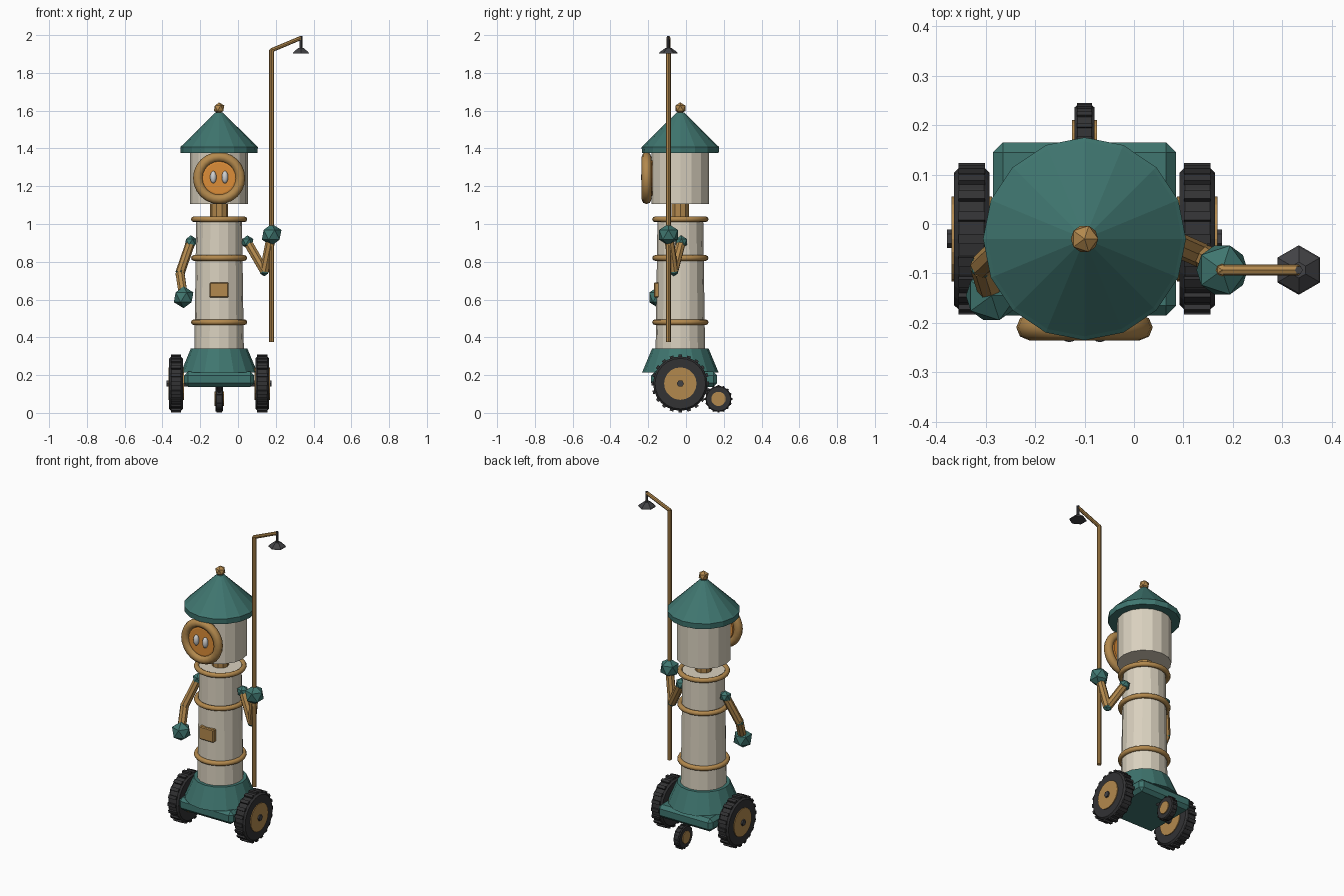
import bpy, bmesh, math
from mathutils import Vector, Matrix

if "Cube" in bpy.data.objects:
    bpy.data.objects.remove(bpy.data.objects["Cube"])


def material(name, r, g, b):
    m = bpy.data.materials.new(name)
    m.use_nodes = True
    m.diffuse_color = (r, g, b, 1)
    m.node_tree.nodes["Principled BSDF"].inputs["Base Color"].default_value = (r, g, b, 1)
    return m


TEAL = material("teal paint", 0.05, 0.18, 0.16)
CREAM = material("cream enamel", 0.70, 0.64, 0.52)
BRASS = material("brass", 0.45, 0.25, 0.075)
RUBBER = material("dark rubber", 0.032, 0.032, 0.034)
IRON = material("dark iron", 0.055, 0.055, 0.06)
GLOW = material("orange face", 0.72, 0.27, 0.04)
EYE = material("pale grey eye", 0.62, 0.62, 0.62)

CX, CY = -0.10, -0.03                      # vertical axis of the body
TO_X = Matrix.Rotation(math.pi / 2, 4, 'Y')
TO_Y = Matrix.Rotation(math.pi / 2, 4, 'X')
UPRIGHT = Matrix.Identity(4)


def finish(name, bm, mat, smooth=None):
    bmesh.ops.recalc_face_normals(bm, faces=bm.faces)
    me = bpy.data.meshes.new(name)
    bm.to_mesh(me)
    bm.free()
    me.materials.append(mat)
    ob = bpy.data.objects.new(name, me)
    bpy.context.collection.objects.link(ob)
    if smooth:
        bpy.ops.object.select_all(action='DESELECT')
        ob.select_set(True)
        bpy.context.view_layer.objects.active = ob
        bpy.ops.object.shade_smooth_by_angle(angle=math.radians(smooth))
    return ob


def lathe(name, profile, loc, mat, segs=16, turn=UPRIGHT, closed=False, smooth=None):
    """Spin (radius, height) points around an axis; open profiles get end caps."""
    bm = bmesh.new()
    rings = []
    for r, h in profile:
        rings.append([bm.verts.new((r * math.cos(a), r * math.sin(a), h))
                      for a in (math.tau * i / segs for i in range(segs))])
    pairs = list(zip(rings, rings[1:]))
    if closed:
        pairs.append((rings[-1], rings[0]))
    else:
        bm.faces.new(rings[0])
        bm.faces.new(rings[-1])
    for lo, hi in pairs:
        for i in range(segs):
            j = (i + 1) % segs
            bm.faces.new((lo[i], lo[j], hi[j], hi[i]))
    bm.transform(Matrix.Translation(loc) @ turn)
    return finish(name, bm, mat, smooth)


def hoop(name, major, minor, loc, mat, turn=UPRIGHT, segs=24):
    circle = [(major + minor * math.cos(math.tau * i / 8), minor * math.sin(math.tau * i / 8))
              for i in range(8)]
    return lathe(name, circle, loc, mat, segs, turn, closed=True, smooth=50)


def tube(name, a, b, r, mat, segs=8):
    a, b = Vector(a), Vector(b)
    turn = (b - a).to_track_quat('Z', 'Y').to_matrix().to_4x4()
    return lathe(name, [(r, 0), (r, (b - a).length)], a, mat, segs, turn)


def ball(name, loc, r, mat):
    bm = bmesh.new()
    bmesh.ops.create_icosphere(bm, subdivisions=1, radius=r, matrix=Matrix.Translation(loc))
    return finish(name, bm, mat)


def box(name, loc, size, mat, bevel=0):
    bm = bmesh.new()
    bmesh.ops.create_cube(bm, size=1, matrix=Matrix.Translation(loc) @ Matrix.Diagonal((*size, 1)))
    if bevel:
        bmesh.ops.bevel(bm, geom=bm.edges[:], offset=bevel, segments=1, affect='EDGES')
    return finish(name, bm, mat)


def wheel(name, loc, r, half, hub, treads):
    """Tyre with raised tread blocks and a brass hub, turning about x."""
    core = r * 0.94
    lathe(name + "_tyre", [(hub, -half), (core * 0.93, -half), (core, -half * 0.7),
                           (core, half * 0.7), (core * 0.93, half), (hub, half)],
          loc, RUBBER, 24, TO_X)
    bm = bmesh.new()
    for i in range(treads):
        spin = Matrix.Rotation(math.tau * i / treads, 4, 'X')
        bmesh.ops.create_cube(bm, size=1, matrix=Matrix.Translation(loc) @ spin
                              @ Matrix.Translation((0, 0, r * 0.94))
                              @ Matrix.Diagonal((half * 1.5, r * 0.13, r * 0.12, 1)))
    finish(name + "_treads", bm, RUBBER)
    out = half + 0.005
    lathe(name + "_hub", [(hub, -out), (hub, out)], loc, BRASS, 20, TO_X)


# Chassis and skirt
box("chassis", (CX, -0.01, 0.178), (0.37, 0.35, 0.08), TEAL, 0.02)
lathe("skirt", [(0.202, 0.215), (0.15, 0.34)], (CX, CY, 0), TEAL)

# Wheels
for side, s in (("right", -1), ("left", 1)):
    wheel(side + "_wheel", (CX + s * 0.228, CY, 0.155), 0.153, 0.036, 0.086, 20)
tube("axle", (CX - 0.278, CY, 0.155), (CX + 0.278, CY, 0.155), 0.019, IRON, 6)
wheel("rear_wheel", (CX, 0.172, 0.074), 0.073, 0.020, 0.038, 16)
tube("rear_strut", (CX, 0.08, 0.15), (CX, 0.172, 0.074), 0.012, IRON, 6)

# Body column with hoops and hatch
lathe("body", [(0.131, 0.33), (0.121, 1.03)], (CX, CY, 0), CREAM)
for i, z in enumerate((0.48, 0.82, 1.025)):
    hoop(f"body_hoop_{i + 1}", 0.134, 0.015, (CX, CY, z), BRASS)
box("chest_hatch", (CX, CY - 0.125, 0.65), (0.10, 0.03, 0.08), BRASS, 0.005)

# Neck, head, roof
lathe("neck", [(0.048, 1.02), (0.048, 1.12)], (CX, CY, 0), BRASS, 10)
lathe("head", [(0.153, 1.105), (0.153, 1.39)], (CX, CY, 0), CREAM)
lathe("roof", [(0.203, 1.375), (0.205, 1.408), (0.197, 1.415), (0.02, 1.59)], (CX, CY, 0), TEAL)
ball("roof_finial", (CX, CY, 1.613), 0.031, BRASS)

# Face
hoop("face_ring", 0.112, 0.026, (CX, -0.209, 1.243), BRASS, TO_Y)
lathe("face_disc", [(0.095, 0), (0.095, 0.035), (0.08, 0.038)], (CX, -0.178, 1.243),
      GLOW, 24, TO_Y)
for side, s in (("right", -1), ("left", 1)):
    bm = bmesh.new()
    bmesh.ops.create_uvsphere(bm, u_segments=12, v_segments=8, radius=1,
                              matrix=Matrix.Translation((CX + s * 0.031, -0.222, 1.248))
                              @ Matrix.Diagonal((0.017, 0.017, 0.033, 1)))
    finish(side + "_eye", bm, EYE, 60)

# Arms: shoulder, elbow, hand
HAND = Vector((0.178, -0.093, 0.943))
ARMS = {
    "right": ((-0.25, -0.03, 0.905), (-0.307, -0.085, 0.74), (-0.288, -0.145, 0.612)),
    "left": ((0.05, -0.025, 0.905), (0.14, -0.065, 0.75), HAND),
}
for side, (shoulder, elbow, hand) in ARMS.items():
    ball(side + "_shoulder", shoulder, 0.035, TEAL)
    ball(side + "_elbow", elbow, 0.027, TEAL)
    ball(side + "_hand", hand, 0.058, TEAL)
    tube(side + "_upper_arm", shoulder, elbow, 0.025, BRASS)
    tube(side + "_forearm", elbow, hand, 0.025, BRASS)

# Lamp post held in the left hand
top = Vector((HAND.x, HAND.y, 1.92))
tip = Vector((0.333, HAND.y, 1.985))
tube("lamp_post", (HAND.x, HAND.y, 0.375), top, 0.013, BRASS)
ball("lamp_post_joint", top, 0.013, BRASS)
tube("lamp_bracket", top, tip, 0.011, BRASS)
tube("lamp_rod", tip - Vector((0, 0, 0.065)), tip + Vector((0, 0, 0.01)), 0.008, IRON, 6)
lathe("lamp_shade", [(0.05, 1.902), (0.046, 1.91), (0.016, 1.932)], (tip.x, tip.y, 0), IRON, 6,
      Matrix.Rotation(math.pi / 6, 4, 'Z'))
